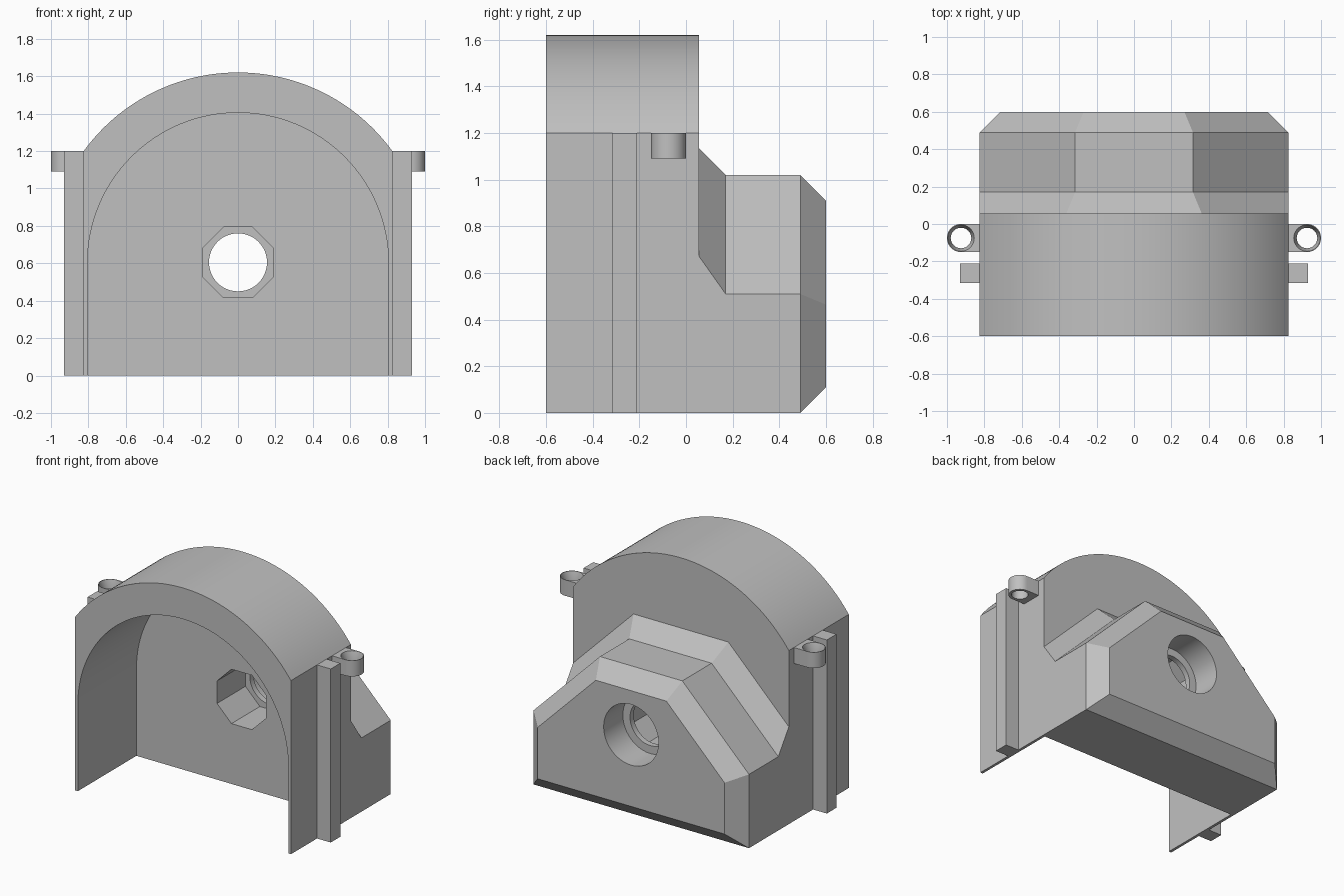
import bpy, bmesh, math

cube = bpy.data.objects.get("Cube")
if cube:
    bpy.data.objects.remove(cube, do_unlink=True)

grey = bpy.data.materials.new("plain_grey")
grey.use_nodes = True
grey.diffuse_color = (0.53, 0.53, 0.53, 1)
grey.node_tree.nodes["Principled BSDF"].inputs["Base Color"].default_value = (0.53, 0.53, 0.53, 1)


def loft(name, sections):
    """Closed solid through rings of points that share one vertex count."""
    bm = bmesh.new()
    rings = [[bm.verts.new(p) for p in ring] for ring in sections]
    n = len(rings[0])
    for a, b in zip(rings, rings[1:]):
        for i in range(n):
            j = (i + 1) % n
            bm.faces.new((a[i], a[j], b[j], b[i]))
    bm.faces.new(rings[0])
    bm.faces.new(rings[-1])
    bmesh.ops.recalc_face_normals(bm, faces=bm.faces)
    mesh = bpy.data.meshes.new(name)
    bm.to_mesh(mesh)
    bm.free()
    mesh.materials.append(grey)
    obj = bpy.data.objects.new(name, mesh)
    bpy.context.collection.objects.link(obj)
    return obj


def along_y(name, outline, y0, y1):
    return loft(name, [[(x, y, z) for x, z in outline] for y in (y0, y1)])


def arc(cx, cy, r, a0, a1, n):
    return [(cx + r * math.cos(a0 + (a1 - a0) * i / n),
             cy + r * math.sin(a0 + (a1 - a0) * i / n)) for i in range(n + 1)]


def circle(cx, cy, r, n, start=0.0):
    return arc(cx, cy, r, start, start + math.tau, n)[:-1]


def combine(obj, tool, operation):
    mod = obj.modifiers.new(operation.lower(), 'BOOLEAN')
    mod.operation, mod.solver, mod.object = operation, 'EXACT', tool
    bpy.ops.object.select_all(action='DESELECT')
    bpy.context.view_layer.objects.active = obj
    obj.select_set(True)
    bpy.ops.object.modifier_apply(modifier=mod.name)
    bpy.data.objects.remove(tool, do_unlink=True)


def smooth(obj):
    bpy.ops.object.select_all(action='DESELECT')
    bpy.context.view_layer.objects.active = obj
    obj.select_set(True)
    bpy.ops.object.shade_smooth_by_angle(angle=math.radians(20))


HALF, EAVE, AXIS = 0.825, 1.2, 0.605
FRONT, WALL = -0.6, 0.055

# Arched housing
rise = math.atan2(EAVE - 0.6, HALF)
radius = math.hypot(HALF, EAVE - 0.6)
outline = [(-HALF, 0), (HALF, 0)] + arc(0, 0.6, radius, rise, math.pi - rise, 64)
body = along_y("housing", outline, FRONT, WALL)


# Rear block: one sloped outline, offset outward at the root and inward at the back
def block_ring(y, grow, side, base):
    top = 1.02 + grow
    flat = 0.315 + grow * math.tan(math.pi / 8)
    shoulder = top - (side - flat)
    right = [(side, base), (side, shoulder), (flat, top)]
    return [(x, y, z) for x, z in right + [(-x, z) for x, z in reversed(right)]]


block = loft("rear_block", [
    block_ring(0.045, 0.115, HALF, 0), block_ring(WALL, 0.115, HALF, 0),
    block_ring(0.17, 0, HALF, 0), block_ring(0.49, 0, HALF, 0),
    block_ring(0.6, -0.11, HALF - 0.11, 0.11)])
combine(body, block, 'UNION')

# Arched cavity, open at the front and below
cavity = [(-0.805, -0.1), (0.805, -0.1)] + arc(0, 0.6, 0.805, 0, math.pi, 64)
combine(body, along_y("cavity_cutter", cavity, FRONT - 0.1, 0.04), 'DIFFERENCE')

# Stepped bore: eight-sided pocket, round hole, wider round recess
pocket = circle(0, AXIS, 0.188 / math.cos(math.pi / 8), 8, math.pi / 8)
combine(body, along_y("pocket_cutter", pocket, 0, 0.35), 'DIFFERENCE')
combine(body, along_y("bore_cutter", circle(0, AXIS, 0.155, 48), 0, 0.7), 'DIFFERENCE')
combine(body, along_y("recess_cutter", circle(0, AXIS, 0.21, 48), 0.39, 0.7), 'DIFFERENCE')
smooth(body)

# Side ribs and eyelets, mirrored left and right
for side, s in (("left", 1), ("right", -1)):
    rib = [(s * HALF, 0), (s * 0.93, 0), (s * 0.93, EAVE), (s * HALF, EAVE)]
    along_y(side + "_rib", rib, -0.315, -0.21)

    cx, cy, r = 0.925, -0.075, 0.075
    tab = [(HALF, cy - r)] + arc(cx, cy, r, -math.pi / 2, math.pi / 2, 24) + [(HALF, cy + r)]
    eyelet = loft(side + "_eyelet", [[(s * x, y, z) for x, y in tab] for z in (1.09, EAVE)])
    # Countersunk hole
    steps = ((1.0, 0.055), (1.145, 0.055), (EAVE, 0.071), (EAVE + 0.02, 0.071))
    hole = loft("eyelet_cutter", [[(s * x, y, z) for x, y in circle(cx, cy, hr, 32)]
                                  for z, hr in steps])
    combine(eyelet, hole, 'DIFFERENCE')
    smooth(eyelet)
